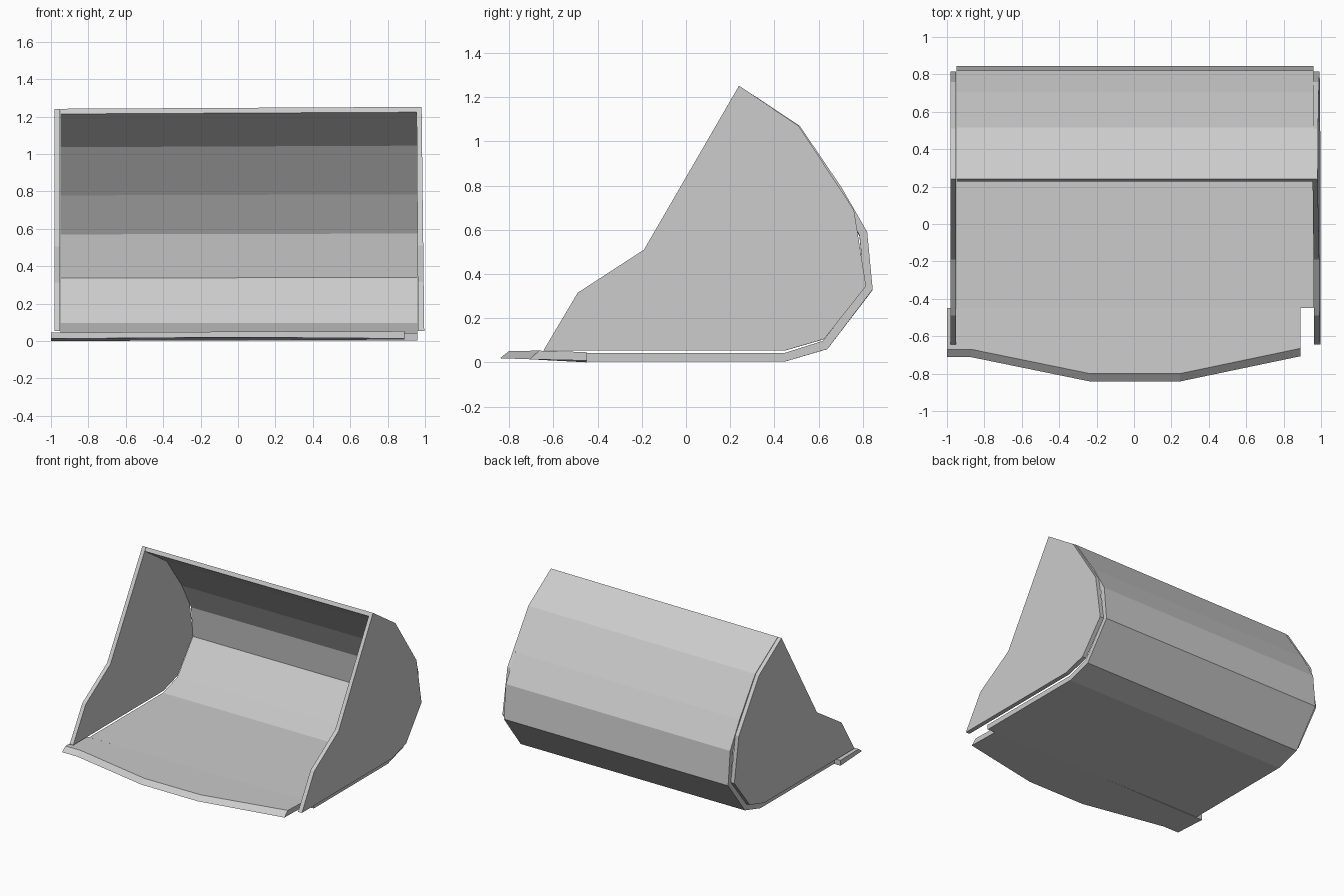
import bpy, bmesh

if "Cube" in bpy.data.objects:
    bpy.data.objects.remove(bpy.data.objects["Cube"])


def loft(name, ring_a, ring_b):
    """Solid between two matching closed rings of 3D points."""
    bm = bmesh.new()
    a = [bm.verts.new(p) for p in ring_a]
    b = [bm.verts.new(p) for p in ring_b]
    n = len(a)
    bm.faces.new(a)
    bm.faces.new(b[::-1])
    for i in range(n):
        j = (i + 1) % n
        bm.faces.new((a[j], a[i], b[i], b[j]))
    bmesh.ops.recalc_face_normals(bm, faces=bm.faces[:])
    me = bpy.data.meshes.new(name)
    bm.to_mesh(me)
    bm.free()
    ob = bpy.data.objects.new(name, me)
    bpy.context.collection.objects.link(ob)
    return ob


def section(profile, x, lean=0.0, zscale=1.0):
    """Place a (y, z) profile at x; lean pushes the low end outwards."""
    return [(x + lean * (1.25 - z) / 1.2, y, z * zscale) for y, z in profile]


# Curved bucket shell: outer skin, then back along the inner skin
outer = [(-0.45, 0.004), (0.45, 0.004), (0.64, 0.06), (0.845, 0.33),
         (0.82, 0.59), (0.705, 0.79), (0.515, 1.07), (0.24, 1.252)]
inner = [(0.226, 1.224), (0.49, 1.045), (0.675, 0.785), (0.785, 0.575),
         (0.808, 0.34), (0.62, 0.097), (0.445, 0.042), (-0.45, 0.042)]
shell = outer + inner
loft("bucket_shell", section(shell, -0.95, zscale=0.992), section(shell, 0.96))

# Side plates
side = [(-0.645, 0.054), (-0.49, 0.315), (-0.19, 0.51), (0.24, 1.252),
        (0.51, 1.07), (0.76, 0.69), (0.815, 0.345), (0.625, 0.105), (0.45, 0.054)]
loft("side_plate_left", section(side, -0.982, zscale=0.992), section(side, -0.952, zscale=0.992))
loft("side_plate_right", section(side, 0.955, 0.008), section(side, 0.982, 0.014))

# Cutting edge with a bevelled, pointed front
front = [(-1.0, -0.67), (-0.87, -0.67), (-0.235, -0.80), (0.245, -0.80), (0.89, -0.665)]
top = [(x, y, 0.047 + 0.004 * x + 0.01 * (-0.45 - y)) for x, y in front]
top += [(0.89, -0.45, 0.046), (-1.0, -0.45, 0.041)]
bottom = [(x, y - 0.042, 0.006 + 0.036 * (-0.45 - y)) for x, y in front]
bottom += [(0.89, -0.45, 0.008), (-1.0, -0.45, 0.0)]
loft("cutting_edge", top, bottom)
